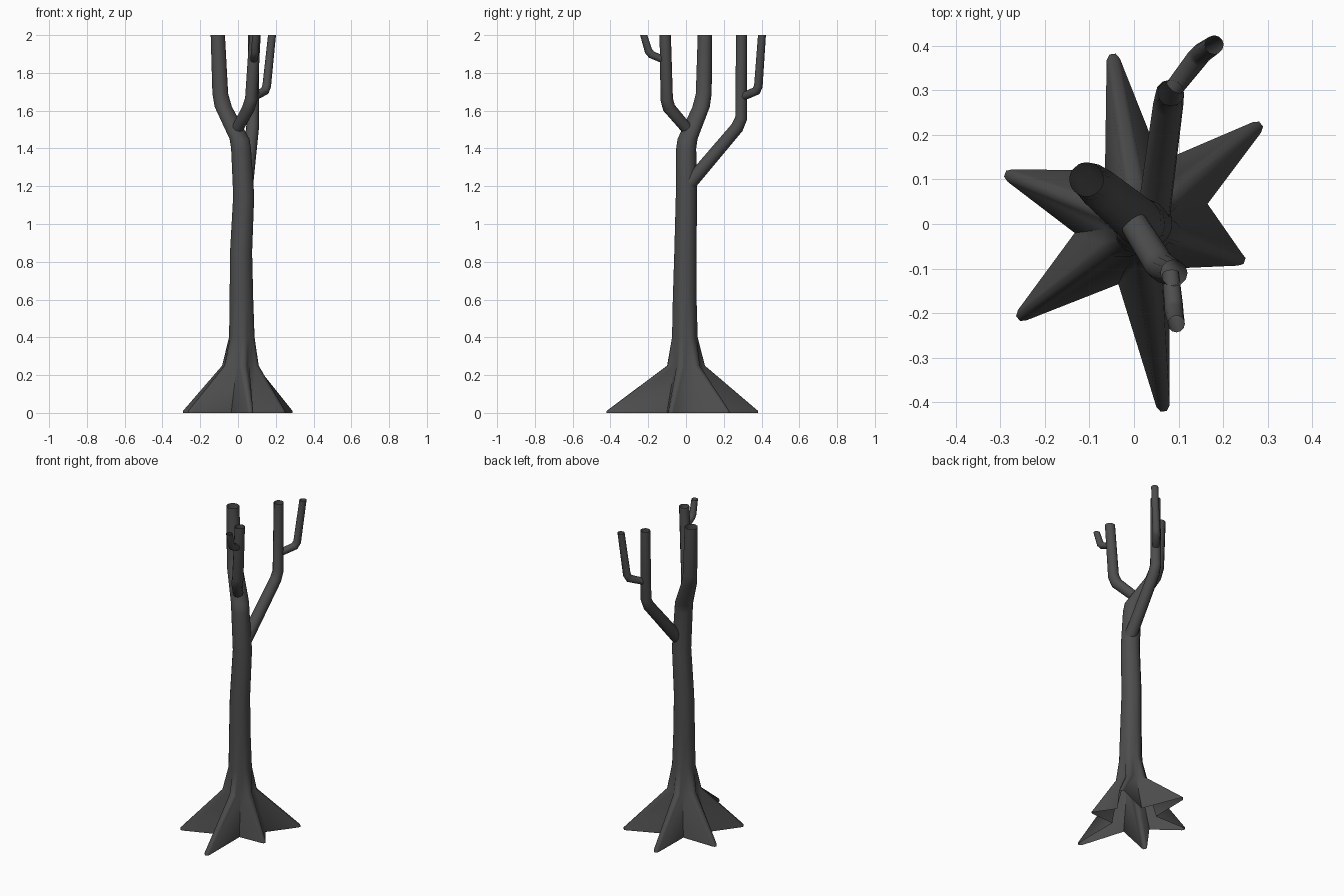
import bpy, bmesh, math
from mathutils import Vector

if "Cube" in bpy.data.objects:
    bpy.data.objects.remove(bpy.data.objects["Cube"])

# Dark bark
bark = bpy.data.materials.new("bark")
bark.diffuse_color = (0.075, 0.075, 0.075, 1)
bark.use_nodes = True
bark.node_tree.nodes["Principled BSDF"].inputs["Base Color"].default_value = bark.diffuse_color


def skin(name, rings, crease=60):
    """Join equal-sized closed rings into an open tube, smooth shaded."""
    bm = bmesh.new()
    loops = [[bm.verts.new(p) for p in ring] for ring in rings]
    for a, b in zip(loops, loops[1:]):
        n = len(a)
        for i in range(n):
            j = (i + 1) % n
            bm.faces.new((a[i], a[j], b[j], b[i]))
    me = bpy.data.meshes.new(name)
    bm.to_mesh(me)
    bm.free()
    me.materials.append(bark)
    ob = bpy.data.objects.new(name, me)
    bpy.context.collection.objects.link(ob)
    bpy.ops.object.select_all(action='DESELECT')
    ob.select_set(True)
    bpy.context.view_layer.objects.active = ob
    bpy.ops.object.shade_smooth_by_angle(angle=math.radians(crease))
    return ob


def limb(name, path, sides=12):
    """Round limb through (x, y, z, radius) points, cut level at the top."""
    pts = [Vector(p[:3]) for p in path]
    rings = []
    for i, p in enumerate(pts):
        t = Vector()
        if i > 0:
            t += (p - pts[i - 1]).normalized()
        if i < len(pts) - 1:
            t += (pts[i + 1] - p).normalized()
        if i == len(pts) - 1:
            t = Vector((0, 0, 1))
        q = Vector((0, 0, 1)).rotation_difference(t.normalized())
        r = path[i][3]
        rings.append([p + q @ Vector((r * math.cos(a), r * math.sin(a), 0))
                      for a in (2 * math.pi * k / sides for k in range(sides))])
    return skin(name, rings)


# Trunk with star-shaped flared roots: tips and the valleys following them
tips = [(0.285, 0.224), (-0.048, 0.381), (-0.289, 0.113),
        (-0.26, -0.212), (0.067, -0.42), (0.248, -0.083)]
valleys = [(0.06, 0.14), (-0.065, 0.12), (-0.133, -0.02),
           (-0.035, -0.135), (0.08, -0.1), (0.165, 0.045)]
base, angles, flare = [], [], []
for tip, val in zip(tips, valleys):
    t, v = Vector(tip), Vector(val)
    out = t.normalized()
    side = Vector((-out.y, out.x))
    a = math.atan2(t.y, t.x)
    # blunt tip with chamfered corners
    for s, back in ((-0.015, 0.012), (-0.007, 0), (0.007, 0), (0.015, 0.012)):
        base.append(t + side * s - out * back)
        angles.append(a + s * 15)
        flare.append(0.1 if back == 0 else 0.094)
    base.append(v)
    angles.append(math.atan2(v.y, v.x))
    flare.append(0.076)
rings = [[(p.x, p.y, z) for p in base] for z in (0, 0.01)]
rings.append([(0.012 + r * math.cos(a), r * math.sin(a), 0.25)
              for a, r in zip(angles, flare)])
for x, y, z, r in [(0.02, -0.006, 0.4, 0.068), (0.018, -0.007, 0.6, 0.063),
                   (0.016, -0.003, 0.85, 0.059), (0.03, 0.002, 1.15, 0.056),
                   (0.016, 0.001, 1.4, 0.053), (0.008, 0.008, 1.45, 0.053),
                   (-0.078, 0.08, 1.62, 0.046), (-0.094, 0.094, 1.69, 0.042),
                   (-0.107, 0.1, 2.0, 0.038)]:
    rings.append([(x + r * math.cos(a), y + r * math.sin(a), z) for a in angles])
skin("trunk", rings, 75)

# Main branches
limb("rear_branch", [(0.044, 0.02, 1.215, 0.037), (0.077, 0.27, 1.51, 0.034),
                     (0.08, 0.292, 1.56, 0.032), (0.083, 0.294, 2.0, 0.029)])
limb("front_branch", [(0.0, 0.0, 1.51, 0.031), (0.056, -0.09, 1.615, 0.034),
                      (0.07, -0.102, 1.66, 0.033), (0.09, -0.11, 2.0, 0.03)])

# Twigs
limb("rear_twig", [(0.09, 0.305, 1.675, 0.021), (0.142, 0.372, 1.705, 0.024),
                   (0.152, 0.383, 1.73, 0.023), (0.18, 0.402, 2.0, 0.021)])
limb("front_twig", [(0.082, -0.11, 1.865, 0.019), (0.089, -0.183, 1.897, 0.021),
                    (0.09, -0.198, 1.915, 0.021), (0.095, -0.224, 2.0, 0.019)])
